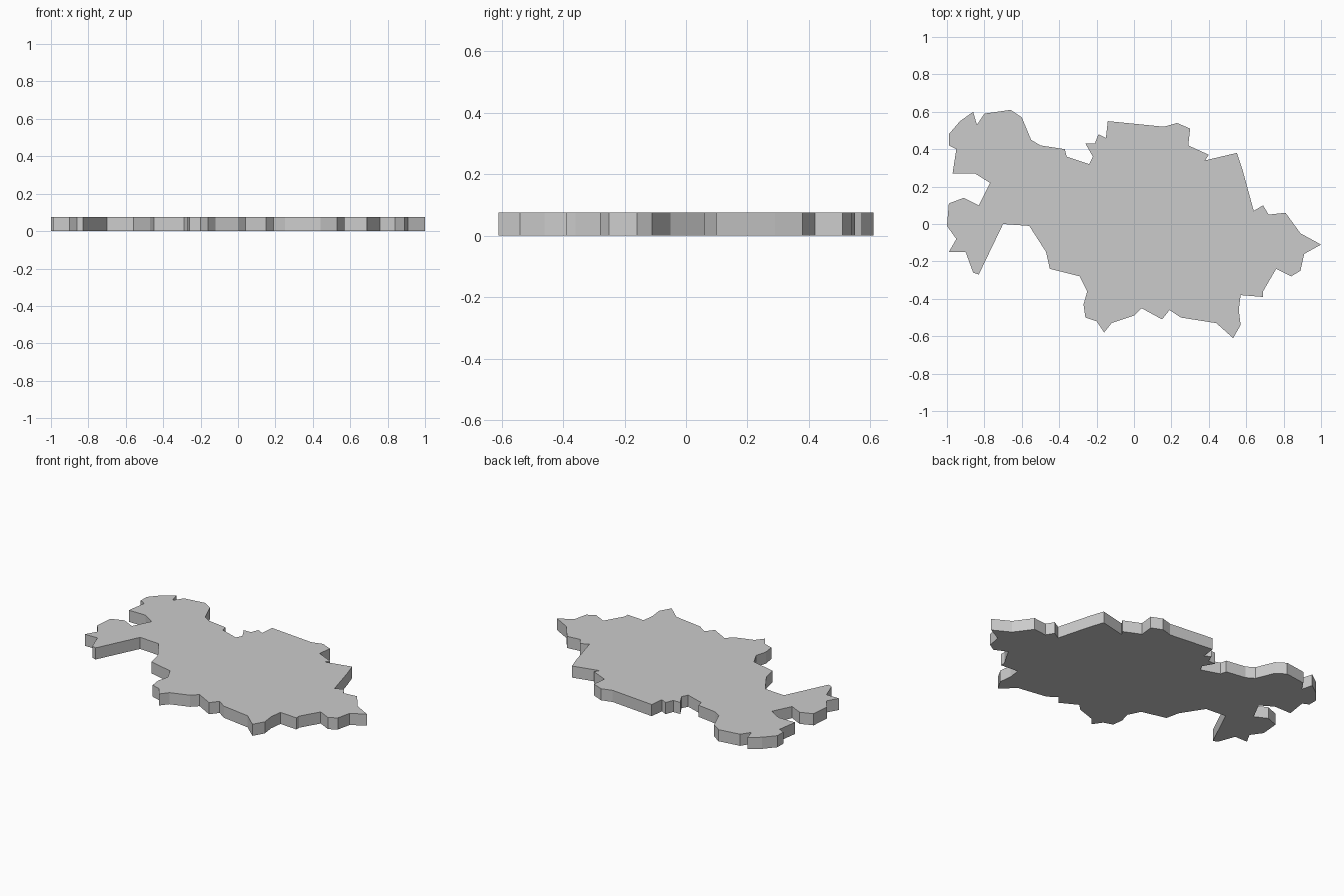
import bpy, bmesh

THICKNESS = 0.075

# Outline of the slab seen from above, clockwise from the upper left
OUTLINE = [
    # north edge
    (-.99, .48), (-.93, .55), (-.86, .60), (-.84, .53), (-.80, .59), (-.66, .61),
    (-.60, .57), (-.55, .45), (-.50, .42), (-.37, .40), (-.36, .36), (-.24, .32),
    (-.22, .36), (-.26, .43), (-.21, .43), (-.19, .48), (-.15, .46), (-.14, .55),
    (.16, .52), (.23, .54), (.30, .51), (.29, .42), (.40, .37), (.38, .34),
    # east edge
    (.55, .38), (.58, .29), (.64, .07), (.69, .10), (.72, .05), (.81, .06),
    (.89, -.05), (1.0, -.11), (.91, -.16), (.89, -.25), (.84, -.28), (.76, -.24),
    (.69, -.36), (.69, -.39), (.57, -.38), (.56, -.46), (.57, -.54), (.53, -.61),
    # south edge
    (.44, -.53), (.25, -.50), (.19, -.46), (.15, -.51), (.04, -.45), (0, -.49),
    (-.12, -.53), (-.16, -.58), (-.20, -.52), (-.26, -.50), (-.27, -.43),
    (-.25, -.36), (-.29, -.28), (-.45, -.24), (-.47, -.15), (-.56, -.01),
    # west arm and inlet
    (-.70, 0), (-.83, -.27), (-.86, -.26), (-.90, -.15), (-.99, -.15), (-.95, -.08),
    (-1.0, -.01), (-.99, .11), (-.91, .14), (-.83, .10), (-.77, .22), (-.85, .27),
    (-.97, .27), (-.95, .40), (-.99, .42),
]

# Fill the outline and extrude it upward
bm = bmesh.new()
base = bm.faces.new([bm.verts.new((x, y, 0)) for x, y in OUTLINE])
top = bmesh.ops.extrude_face_region(bm, geom=[base], use_keep_orig=True)["geom"]
bmesh.ops.translate(bm, vec=(0, 0, THICKNESS),
                    verts=[g for g in top if isinstance(g, bmesh.types.BMVert)])
bmesh.ops.recalc_face_normals(bm, faces=bm.faces)

# Split the concave caps cleanly
bmesh.ops.triangulate(bm, faces=[f for f in bm.faces if len(f.verts) > 4])

mesh = bpy.data.meshes.new("region_slab")
bm.to_mesh(mesh)
bm.free()
bpy.context.collection.objects.link(bpy.data.objects.new("region_slab", mesh))
